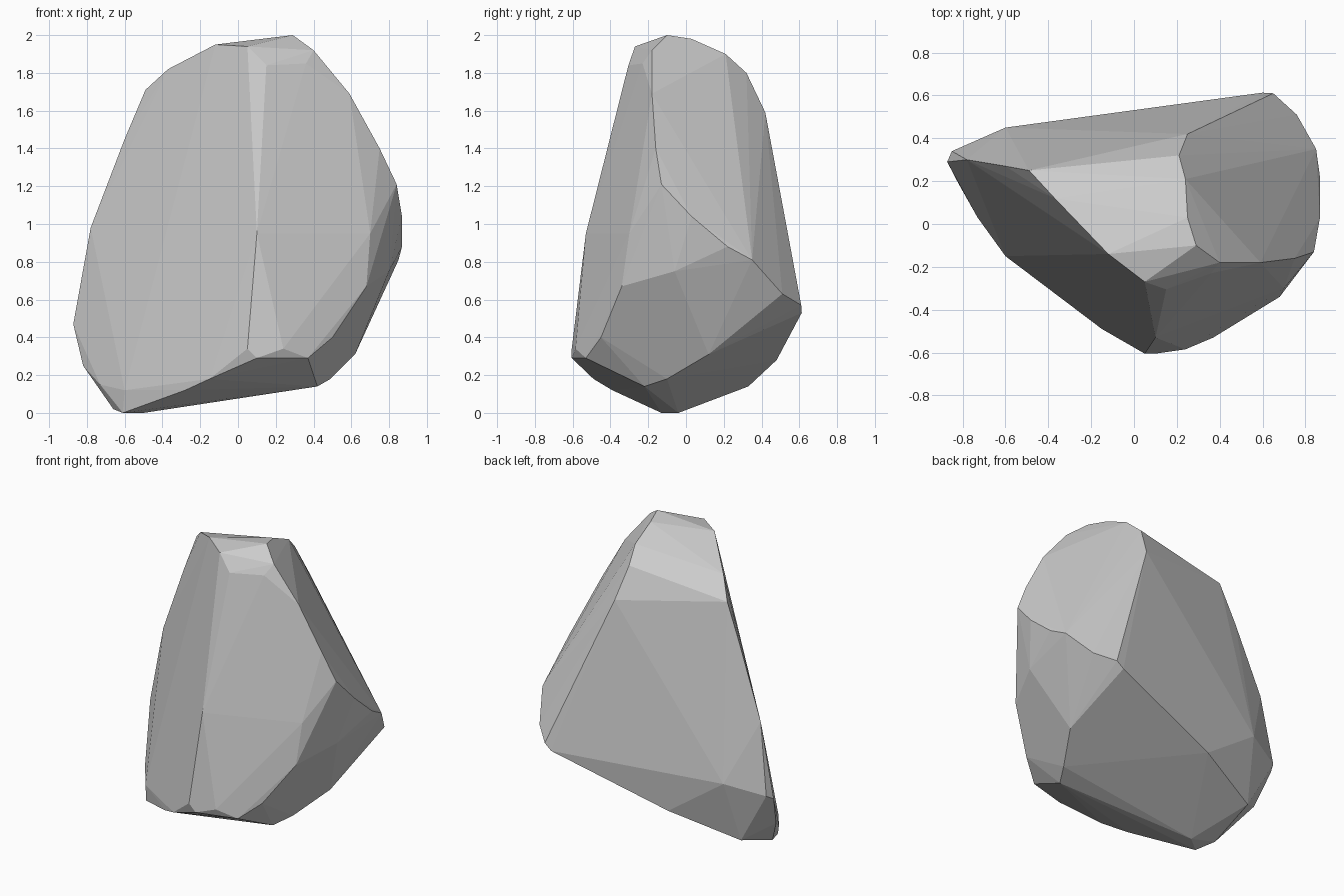
import bpy, bmesh

# Facet corners of the boulder, grouped by region; the convex hull makes the flat faces
crown = [(.29, -.1, 2), (.25, .03, 1.98), (.24, .21, 1.9), (.21, .32, 1.8), (.25, .42, 1.59),
         (-.49, .25, 1.71), (-.37, .12, 1.82), (-.12, -.14, 1.95), (.05, -.27, 1.94),
         (.15, -.305, 1.84), (.4, -.18, 1.92), (.36, -.23, 1.85)]
right_side = [(.59, -.18, 1.69), (.75, -.16, 1.4), (.84, -.13, 1.21), (.868, .03, 1.04),
              (.868, .22, .88), (.85, .35, .81), (.76, .51, .63), (.65, .61, .57),
              (.7, -.3, .95), (.68, -.34, .67), (.8, -.06, .75)]
front_foot = [(.1, -.53, .95), (.05, -.605, .34), (.1, -.605, .29), (.24, -.585, .34),
              (.37, -.53, .29), (.5, -.45, .4), (-.15, -.49, .18), (-.28, -.39, .12)]
left_side = [(-.6, -.15, .12), (-.73, .03, .15), (-.82, .19, .25), (-.872, .29, .47),
             (-.78, .3, .98), (-.6, .27, 1.45), (-.85, .34, .5)]
base = [(-.61, -.13, 0), (-.5, -.04, 0), (-.66, 0, .02), (.42, -.22, .14), (.49, -.1, .18),
        (.62, .12, .31), (-.65, .33, .14)]
back = [(-.2, .48, .28), (-.6, .45, .56), (.6, .613, .53)]

bm = bmesh.new()
for co in crown + right_side + front_foot + left_side + base + back:
    bm.verts.new(co)
hull = bmesh.ops.convex_hull(bm, input=bm.verts)
loose = {g for g in hull["geom_interior"] + hull["geom_unused"]
         if isinstance(g, bmesh.types.BMVert)}
bmesh.ops.delete(bm, geom=list(loose), context='VERTS')

# Merge nearly coplanar triangles into broad facets
bmesh.ops.dissolve_limit(bm, angle_limit=0.03, verts=bm.verts, edges=bm.edges)
bmesh.ops.recalc_face_normals(bm, faces=bm.faces)

mesh = bpy.data.meshes.new("boulder")
bm.to_mesh(mesh)
bm.free()
boulder = bpy.data.objects.new("boulder", mesh)
bpy.context.collection.objects.link(boulder)
